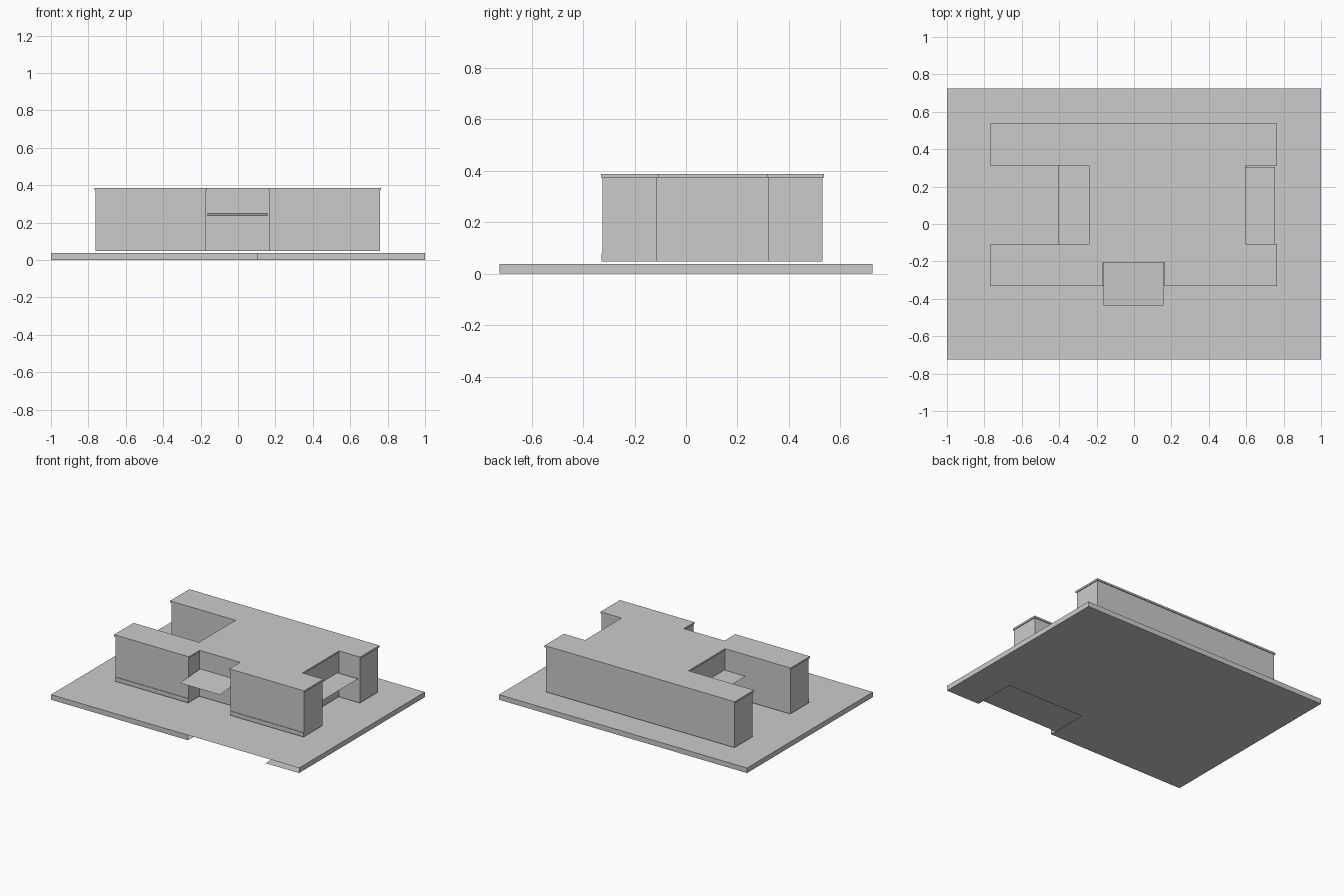
import bpy, bmesh

if "Cube" in bpy.data.objects:
    bpy.data.objects.remove(bpy.data.objects["Cube"])

def make(name, build):
    bm = bmesh.new()
    build(bm)
    bmesh.ops.remove_doubles(bm, verts=bm.verts, dist=1e-5)
    bmesh.ops.recalc_face_normals(bm, faces=bm.faces)
    me = bpy.data.meshes.new(name)
    bm.to_mesh(me)
    bm.free()
    ob = bpy.data.objects.new(name, me)
    bpy.context.collection.objects.link(ob)
    return ob

def face(bm, pts):
    return bm.faces.new([bm.verts.new(p) for p in pts])

def flat(bm, x0, x1, y0, y1, z):
    return face(bm, [(x0, y0, z), (x1, y0, z), (x1, y1, z), (x0, y1, z)])

def ring(bm, outline, z0, z1):
    for a, b in zip(outline, outline[1:] + outline[:1]):
        face(bm, [(*a, z0), (*b, z0), (*b, z1), (*a, z1)])

def plan(d):
    """Building outline, pulled inward by d."""
    l, r, f, b = -0.768 + d, 0.765 - d, -0.331 + d, 0.536 - d
    n0, n1 = -0.107 - d, 0.314 + d           # side courtyard span
    e0, e1, ey = -0.165 - d, 0.163 + d, -0.207 + d   # entrance recess
    li, ri = -0.24 + d, 0.595 - d
    return [(l, f), (e0, f), (e0, ey), (e1, ey), (e1, f), (r, f), (r, n0), (ri, n0),
            (ri, n1), (r, n1), (r, b), (l, b), (l, n1), (li, n1), (li, n0), (l, n0)]

# Site slab: hollow shell, open at front right and under the front
def slab(bm):
    X, Y, h = 1.0, 0.725, 0.037
    flat(bm, -X, X, -Y, Y, h)
    flat(bm, -X, 0.105, -Y, Y, 0)
    flat(bm, 0.105, 0.73, -0.41, Y, 0)
    flat(bm, 0.73, X, -Y, Y, 0)
    for a, b in [((-X, -Y), (0.105, -Y)), ((X, -Y), (X, Y)), ((X, Y), (-X, Y)), ((-X, Y), (-X, -Y))]:
        face(bm, [(*a, 0), (*b, 0), (*b, h), (*a, h)])
make("site_slab", slab)

# Outer walls
make("walls", lambda bm: ring(bm, plan(0.006), 0.047, 0.375))

# Roof plate with a small overhang
def roof(bm):
    ring(bm, plan(0), 0.373, 0.386)
    for z in (0.373, 0.386):
        face(bm, [(*p, z) for p in plan(0)])
make("roof", roof)

# Low sill along the two front wings
for side, x0, x1 in (("left", -0.762, -0.171), ("right", 0.169, 0.759)):
    def sill(bm, x0=x0, x1=x1):
        r = [(x0, -0.329), (x1, -0.329), (x1, -0.324), (x0, -0.324)]
        ring(bm, r, 0.047, 0.078)
        for z in (0.047, 0.078):
            face(bm, [(*p, z) for p in r])
    make("front_sill_" + side, sill)

# Thin canopies in the courtyards
make("right_canopy", lambda bm: flat(bm, 0.589, 0.755, -0.107, 0.306, 0.228))
make("left_canopy", lambda bm: flat(bm, -0.405, -0.234, -0.107, 0.314, 0.228))

# Entrance canopy, slightly sloped
make("entrance_canopy", lambda bm: face(bm, [
    (-0.163, -0.435, 0.235), (0.157, -0.435, 0.235), (0.157, -0.203, 0.249), (-0.163, -0.203, 0.249)]))
